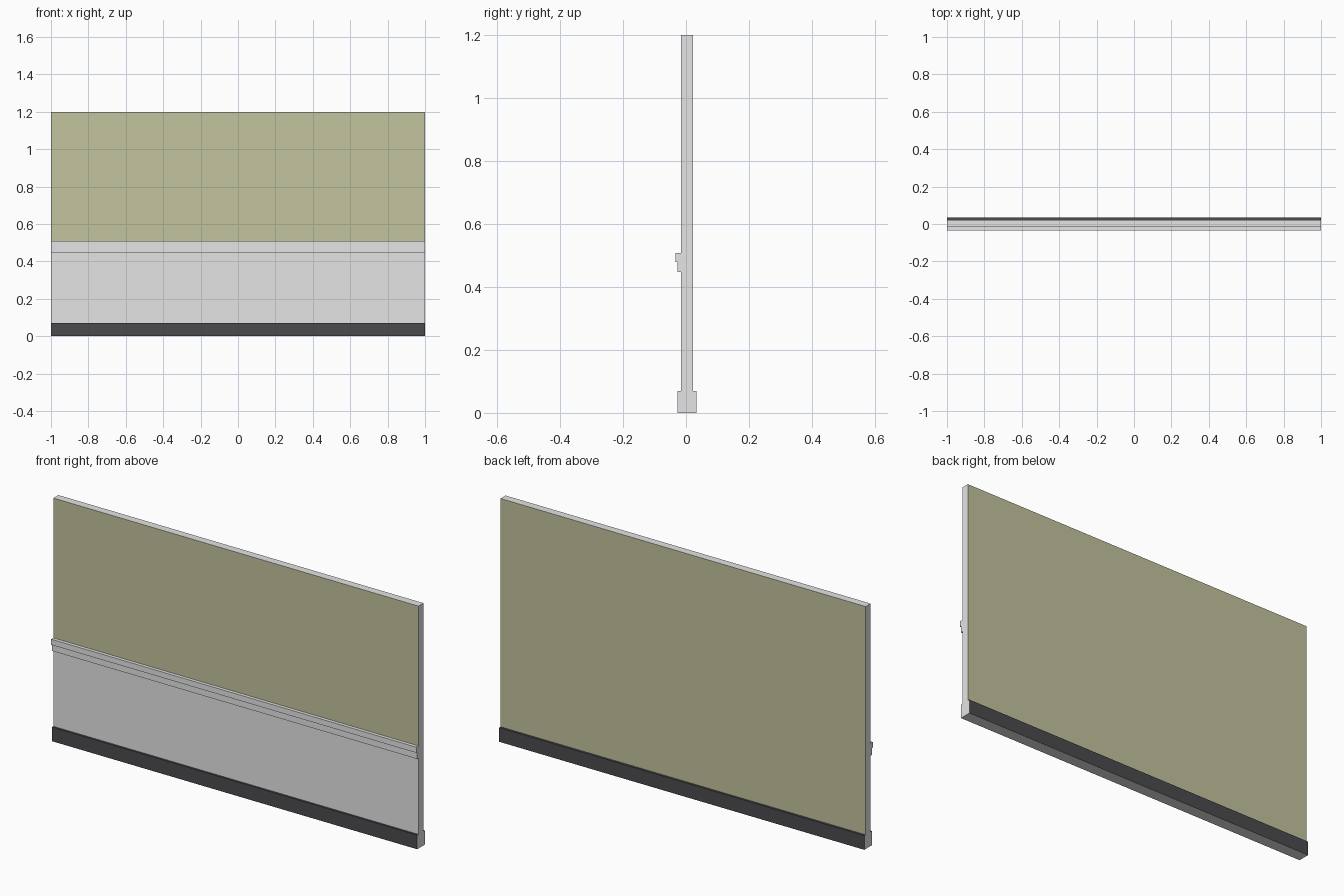
import bpy, bmesh

if "Cube" in bpy.data.objects:
    bpy.data.objects.remove(bpy.data.objects["Cube"])

def material(name, rgb):
    m = bpy.data.materials.new(name)
    m.diffuse_color = (*rgb, 1.0)
    m.use_nodes = True
    m.node_tree.nodes["Principled BSDF"].inputs["Base Color"].default_value = m.diffuse_color
    return m

GREY = material("light grey", (0.78, 0.78, 0.78))
OLIVE = material("olive paint", (0.55, 0.55, 0.345))
DARK = material("dark skirting", (0.07, 0.07, 0.078))

RAIL_TOP = 0.508
BASE_TOP = 0.07
FRONT, BACK = -0.0165, 0.0225   # wall faces

def extrude_profile(name, profile, mats, rule):
    """Sweep a (y, z) profile along x and colour faces by rule(normal, centre)."""
    bm = bmesh.new()
    face = bm.faces.new([bm.verts.new((-1, y, z)) for y, z in profile])
    moved = bmesh.ops.extrude_face_region(bm, geom=[face], use_keep_orig=True)
    verts = [g for g in moved["geom"] if isinstance(g, bmesh.types.BMVert)]
    bmesh.ops.translate(bm, verts=verts, vec=(2, 0, 0))
    bmesh.ops.recalc_face_normals(bm, faces=bm.faces)
    bm.normal_update()
    for f in bm.faces:
        f.material_index = rule(f.normal, f.calc_center_median())
    me = bpy.data.meshes.new(name)
    bm.to_mesh(me)
    bm.free()
    for m in mats:
        me.materials.append(m)
    ob = bpy.data.objects.new(name, me)
    bpy.context.collection.objects.link(ob)
    return ob

# Wall panel: olive on the back and on the front above the rail
extrude_profile(
    "wall_panel",
    [(FRONT, BASE_TOP), (BACK, BASE_TOP), (BACK, 1.2), (FRONT, 1.2), (FRONT, RAIL_TOP)],
    [GREY, OLIVE],
    lambda n, c: int(n.y > 0.5 or (n.y < -0.5 and c.z > RAIL_TOP)))

# Skirting board: dark front, back and ledges; grey ends and underside
extrude_profile(
    "skirting_board",
    [(-0.0265, 0), (0.0335, 0), (0.0335, BASE_TOP), (-0.0265, BASE_TOP)],
    [GREY, DARK],
    lambda n, c: int(abs(n.y) > 0.5 or n.z > 0.5))

# Stepped chair rail on the front
extrude_profile(
    "chair_rail",
    [(FRONT, 0.447), (-0.0265, 0.447), (-0.0265, 0.48), (-0.0335, 0.48),
     (-0.0335, RAIL_TOP), (FRONT, RAIL_TOP)],
    [GREY],
    lambda n, c: 0)
